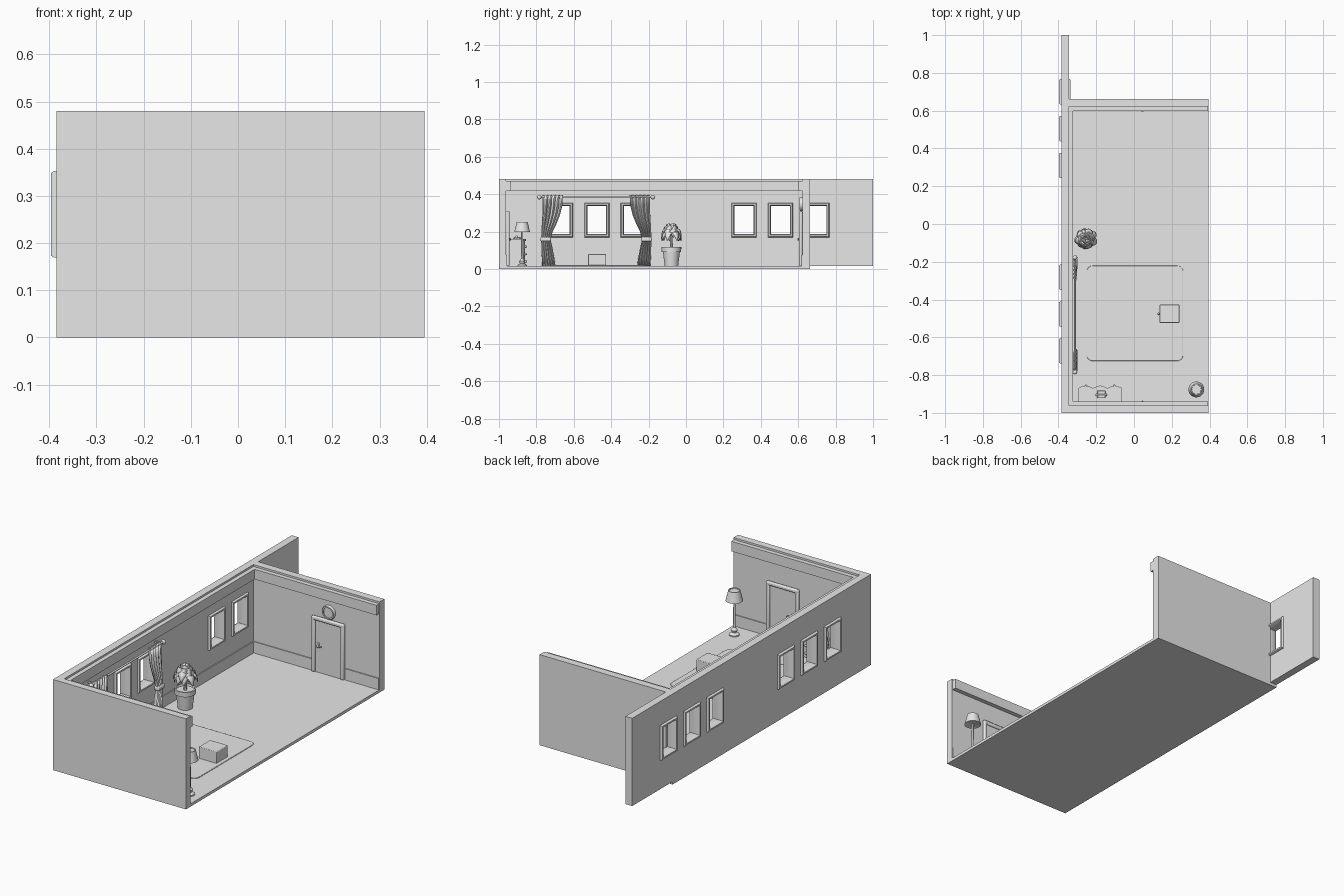
import bpy, bmesh, math, random
from mathutils import Vector, Matrix

random.seed(4)
if "Cube" in bpy.data.objects:
    bpy.data.objects.remove(bpy.data.objects["Cube"], do_unlink=True)

grey = bpy.data.materials.new("plain_grey")
grey.use_nodes = True
grey.diffuse_color = (0.8, 0.8, 0.8, 1)
grey.node_tree.nodes["Principled BSDF"].inputs["Base Color"].default_value = grey.diffuse_color
parts = []


def finish(name, bm, bevel=0, thickness=0):
    """Turn a bmesh into a named object with the shared material."""
    bmesh.ops.recalc_face_normals(bm, faces=bm.faces)
    mesh = bpy.data.meshes.new(name)
    bm.to_mesh(mesh)
    bm.free()
    mesh.materials.append(grey)
    obj = bpy.data.objects.new(name, mesh)
    bpy.context.collection.objects.link(obj)
    if thickness:
        obj.modifiers.new("Thickness", "SOLIDIFY").thickness = thickness
    if bevel:
        mod = obj.modifiers.new("Bevel", "BEVEL")
        mod.width, mod.segments = bevel, 2
    parts.append(obj)
    return obj


def box(name, low, high, bevel=0):
    bm = bmesh.new()
    low, high = Vector(low), Vector(high)
    size = high - low
    bmesh.ops.create_cube(bm, size=1)
    for v in bm.verts:
        v.co = (low + high) / 2 + Vector(a * b for a, b in zip(v.co, size))
    return finish(name, bm, bevel)


def lathe(name, centre, profile, axis="Z", sides=24):
    """Spin (radius, height) points around an axis through the centre."""
    bm = bmesh.new()
    rings = []
    for r, h in profile:
        rings.append([bm.verts.new((r * math.cos(a), r * math.sin(a), h))
                      for a in (math.tau * i / sides for i in range(sides))])
    for low, high in zip(rings, rings[1:]):
        for i in range(sides):
            j = (i + 1) % sides
            bm.faces.new((low[i], low[j], high[j], high[i]))
    bm.faces.new(rings[0])
    bm.faces.new(rings[-1])
    turn = {"Z": Matrix(), "Y": Matrix.Rotation(-math.pi / 2, 4, "X"),
            "X": Matrix.Rotation(math.pi / 2, 4, "Y")}[axis]
    bm.transform(Matrix.Translation(centre) @ turn)
    return finish(name, bm)


def ball(name, centre, radius):
    bm = bmesh.new()
    bmesh.ops.create_uvsphere(bm, u_segments=14, v_segments=8, radius=radius,
                              matrix=Matrix.Translation(centre))
    return finish(name, bm)


def prism(name, outline, low, high, bevel=0):
    bm = bmesh.new()
    base = bm.faces.new([bm.verts.new((x, y, low)) for x, y in outline])
    top = bmesh.ops.extrude_face_region(bm, geom=[base])["geom"]
    for v in top:
        if isinstance(v, bmesh.types.BMVert):
            v.co.z = high
    return finish(name, bm, bevel)


# Room shell
FLOOR, TOP = 0.015, 0.48
LEFT, RIGHT, FRONT, BACK = -0.345, 0.395, -0.962, 0.622
WALL = 0.04
box("floor", (LEFT - WALL, -1, 0), (RIGHT, BACK + WALL, FLOOR))
box("front_wall", (LEFT - WALL, -1, 0), (RIGHT, FRONT, TOP))
box("back_wall", (LEFT - 0.001, BACK, 0), (RIGHT, BACK + WALL, TOP))
long_wall = box("window_wall", (LEFT - WALL, -1, FLOOR), (LEFT, 1, TOP))

# Windows: openings cut through the long wall, each with a frame
WINDOW_Z, HALF_W, HALF_H = 0.261, 0.067, 0.092
frame_profile = [(0, -0.39), (0.004, -0.396), (0.012, -0.396), (0.017, -0.386),
                 (0.017, -0.344), (0.012, -0.335), (0.004, -0.335), (0, -0.341)]


def window_frame(y):
    bm = bmesh.new()
    rings = [[bm.verts.new((depth, y + sy * (HALF_W - inset), WINDOW_Z + sz * (HALF_H - inset)))
              for inset, depth in frame_profile]
             for sy, sz in ((-1, -1), (1, -1), (1, 1), (-1, 1))]
    n = len(frame_profile)
    for k in range(4):
        a, b = rings[k], rings[(k + 1) % 4]
        for i in range(n):
            j = (i + 1) % n
            bm.faces.new((a[i], a[j], b[j], b[i]))
    finish("window_frame", bm)


for group in (-0.477, 0.505):
    for step in (-1, 0, 1):
        y = group + step * 0.195
        window_frame(y)
        cutter = box("window_cutter", (-0.5, y - 0.055, WINDOW_Z - 0.08),
                     (-0.2, y + 0.055, WINDOW_Z + 0.08))
        parts.remove(cutter)
        cutter.hide_render = True
        cut = long_wall.modifiers.new("Opening", "BOOLEAN")
        cut.operation, cut.object, cut.solver = "DIFFERENCE", cutter, "EXACT"
        bpy.context.view_layer.objects.active = long_wall
        bpy.ops.object.modifier_apply(modifier=cut.name)
        bpy.data.objects.remove(cutter, do_unlink=True)

# Crown moulding and baseboard around the three inner walls
for name, low, high, out in (("crown", 0.417, 0.47, 0.023), ("baseboard", FLOOR, 0.075, 0.005)):
    box(name + "_left", (LEFT, FRONT, low), (LEFT + out, BACK, high))
    box(name + "_front", (LEFT, FRONT, low), (RIGHT - 0.003, FRONT + out, high))
    box(name + "_back", (LEFT, BACK - out, low), (RIGHT - 0.003, BACK, high))

# Doors on the two end walls
DOOR_L, DOOR_R, DOOR_TOP, TRIM = 0.005, 0.195, 0.31, 0.02
for wall, d in ((FRONT, 1), (BACK, -1)):
    def slab(name, x0, x1, z0, z1, depth, bevel=0):
        ys = sorted((wall, wall + d * depth))
        box(name, (x0, ys[0], z0), (x1, ys[1], z1), bevel)
    slab("door_panel", DOOR_L + 0.01, DOOR_R - 0.01, FLOOR, DOOR_TOP - 0.01, 0.008)
    slab("door_trim_left", DOOR_L, DOOR_L + TRIM, FLOOR, DOOR_TOP, 0.018, 0.006)
    slab("door_trim_right", DOOR_R - TRIM, DOOR_R, FLOOR, DOOR_TOP, 0.018, 0.006)
    slab("door_trim_top", DOOR_L, DOOR_R, DOOR_TOP - TRIM, DOOR_TOP, 0.018, 0.006)
    slab("door_handle_plate", 0.035, 0.048, 0.145, 0.172, 0.012, 0.002)
    ball("door_handle_knob", (0.045, wall + d * 0.02, 0.158), 0.007)
    box("door_handle_lever", (0.042, wall + d * 0.02 - 0.003, 0.155),
        (0.068, wall + d * 0.02 + 0.003, 0.162), 0.002)

# Wall clock above the back door
lathe("wall_clock", (0.1, BACK - 0.014, 0.347),
      [(0.027, 0.006), (0.027, 0), (0.034, 0), (0.037, 0.005), (0.037, 0.014)], "Y", 28)

# Curtain rod with finials
CURTAIN_X, CURTAIN_Y = -0.312, -0.481
lathe("curtain_rod", (CURTAIN_X, CURTAIN_Y, 0.386), [(0.005, -0.3), (0.005, 0.3)], "Y", 12)
for side in (-1, 1):
    ball("rod_finial", (CURTAIN_X, CURTAIN_Y + side * 0.303, 0.384), 0.012)
    box("rod_bracket", (LEFT, CURTAIN_Y + side * 0.28 - 0.004, 0.38),
        (CURTAIN_X, CURTAIN_Y + side * 0.28 + 0.004, 0.39))

# Pleated curtains, gathered by tie bands; rows are (height, inner, outer) offsets
rows = [(0.395, 0.18, 0.285), (0.34, 0.183, 0.285), (0.29, 0.195, 0.287), (0.24, 0.215, 0.29),
        (0.2, 0.235, 0.292), (0.157, 0.246, 0.294), (0.11, 0.235, 0.292),
        (0.06, 0.226, 0.29), (0.017, 0.22, 0.288)]
for side in (-1, 1):
    bm = bmesh.new()
    cols = 36
    grid = [[bm.verts.new((CURTAIN_X + 0.009 * math.sin(i / cols * math.tau * 5),
                           CURTAIN_Y + side * (a + (b - a) * i / cols), z))
             for i in range(cols + 1)] for z, a, b in rows]
    for up, down in zip(grid, grid[1:]):
        for i in range(cols):
            bm.faces.new((up[i], up[i + 1], down[i + 1], down[i]))
    finish("curtain", bm, thickness=0.003)
    y = CURTAIN_Y + side * 0.27
    box("curtain_tie", (CURTAIN_X - 0.014, y - 0.029, 0.148),
        (CURTAIN_X + 0.014, y + 0.029, 0.17), 0.006)

# Potted plant
PLANT = Vector((-0.255, -0.078, 0))
lathe("plant_pot", PLANT, [(0.036, FLOOR), (0.045, 0.09), (0.052, 0.092), (0.053, 0.118),
                           (0.046, 0.118), (0.044, 0.108)])
lathe("plant_stem", PLANT, [(0.009, 0.1), (0.007, 0.15), (0.008, 0.225)], sides=10)


def leaf(bm, angle, base_z, length, droop):
    """One drooping leaf, folded along its middle rib."""
    turn = Matrix.Translation(PLANT) @ Matrix.Rotation(angle, 4, "Z")
    steps, previous = 6, None
    for i in range(steps + 1):
        t = i / steps
        width = 0.021 * math.sin(math.pi * (0.12 + 0.86 * t))
        z = base_z + 0.022 * math.sin(math.pi * t) - droop * t * t
        row = [bm.verts.new(turn @ Vector((0.004 + length * math.sin(t * 1.5), w * width,
                                           z - abs(w) * 0.006))) for w in (-1, 0, 1)]
        if previous:
            for k in (0, 1):
                bm.faces.new((previous[k], previous[k + 1], row[k + 1], row[k]))
        previous = row


bm = bmesh.new()
for count, base_z, length, droop in ((9, 0.185, 0.056, 0.03), (8, 0.202, 0.05, 0.03),
                                     (7, 0.215, 0.038, 0.022), (5, 0.225, 0.022, 0.012)):
    for i in range(count):
        leaf(bm, math.tau * (i + random.uniform(-0.2, 0.2)) / count + base_z * 40,
             base_z, length * random.uniform(0.88, 1.08), droop)
finish("plant_leaves", bm, thickness=0.002)

# Floor lamp
LAMP = (0.33, -0.876, 0)
lathe("lamp_stand", LAMP, [(0.026, FLOOR), (0.026, 0.021), (0.012, 0.03), (0.016, 0.042),
                           (0.006, 0.055), (0.005, 0.2), (0.005, 0.235)], sides=16)
lathe("lamp_shade", LAMP, [(0.038, 0.2), (0.042, 0.198), (0.029, 0.252), (0.025, 0.252),
                           (0.024, 0.248)], sides=28)

# Dresser with a three-lobed front, top board and knobs
DRESSER_X, DRESSER_HALF = -0.179, 0.112


def dresser_outline(grow):
    curve = [(DRESSER_X + (DRESSER_HALF + grow) * (t / 12 - 1),
              -0.873 + grow + 0.013 * abs(math.sin(math.pi * t / 8))) for t in range(25)]
    return [(curve[-1][0], -0.957)] + curve[::-1] + [(curve[0][0], -0.957)]


prism("dresser_body", dresser_outline(0), FLOOR, 0.15)
prism("dresser_top", dresser_outline(0.004), 0.15, 0.16)
for z in (0.04, 0.08, 0.12):
    for lobe in (-1, 1):
        ball("dresser_knob", (DRESSER_X + lobe * 0.075, -0.857, z), 0.007)

# Telephone on the dresser
box("telephone_body", (-0.193, -0.922, 0.16), (-0.152, -0.882, 0.17), 0.003)
lathe("telephone_handset", (-0.1725, -0.905, 0.174), [(0.004, -0.026), (0.004, 0.026)], "X", 10)
for side in (-1, 1):
    ball("handset_end", (-0.1725 + side * 0.024, -0.905, 0.172), 0.007)

# Rug with rounded corners
outline = []
for k, (sx, sy) in enumerate(((1, 1), (-1, 1), (-1, -1), (1, -1))):
    for i in range(6):
        a = math.pi / 2 * (k + i / 5)
        outline.append((0.005 + sx * 0.225 + 0.03 * math.cos(a),
                        -0.473 + sy * 0.222 + 0.03 * math.sin(a)))
prism("rug", outline, FLOOR, 0.02, 0.002)

# Small cabinet with a knob on the rug
box("small_cabinet", (0.135, -0.523, FLOOR), (0.24, -0.427, 0.08), 0.003)
ball("small_cabinet_knob", (0.13, -0.475, 0.05), 0.006)

# Smooth shading with sharp edges kept
bpy.ops.object.select_all(action="DESELECT")
for obj in parts:
    obj.select_set(True)
bpy.context.view_layer.objects.active = parts[0]
bpy.ops.object.shade_smooth_by_angle(angle=math.radians(35))
bpy.ops.object.select_all(action="DESELECT")
